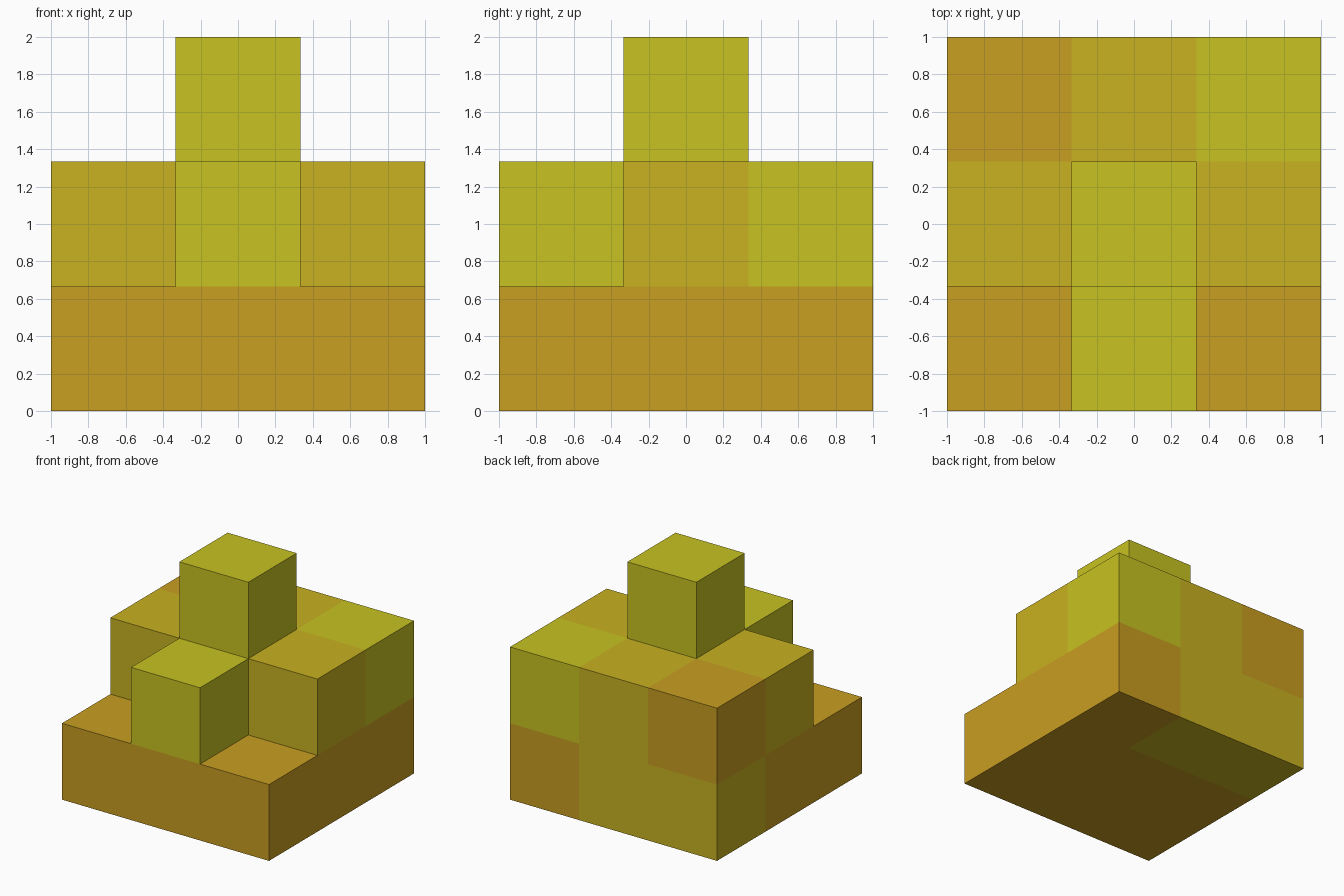
import bpy
import bmesh
from mathutils import Vector

if "Cube" in bpy.data.objects:
    bpy.data.objects.remove(bpy.data.objects["Cube"])

S = 2 / 3  # edge length of one cube

# One flat colour per letter in the layout
COLOURS = {
    "O": ("orange", (0.584, 0.342, 0.015, 1)),
    "M": ("mustard", (0.580, 0.445, 0.015, 1)),
    "Y": ("yellow", (0.580, 0.546, 0.016, 1)),
}

# Each tier: rows from front to back, letters from left to right
TIERS = {
    "lower_tier": ["OOO", "OOO", "MMO"],
    "middle_tier": [".Y.", "MMM", "OMY"],
    "top_cube": ["...", ".Y.", "..."],
}

keys = list(COLOURS)
materials = []
for name, colour in COLOURS.values():
    mat = bpy.data.materials.new(name)
    mat.diffuse_color = colour
    mat.use_nodes = True
    mat.node_tree.nodes["Principled BSDF"].inputs["Base Color"].default_value = mat.diffuse_color
    materials.append(mat)

# Occupied cells on the 3 x 3 x 3 grid
cells = {
    (x, y, z): c
    for z, rows in enumerate(TIERS.values())
    for y, row in enumerate(rows)
    for x, c in enumerate(row)
    if c != "."
}


def add_face(bm, cell, axis, sign, mat_index):
    """Add one outward-facing square side of a cube."""
    centre = Vector((cell[0] - 1, cell[1] - 1, cell[2] + 0.5)) * S
    n, u, v = Vector(), Vector(), Vector()
    n[axis] = sign * S / 2
    u[(axis + 1) % 3] = S / 2
    v[(axis + 2) % 3] = sign * S / 2
    corners = [centre + n + a * u + b * v
               for a, b in ((-1, -1), (1, -1), (1, 1), (-1, 1))]
    face = bm.faces.new([bm.verts.new(p) for p in corners])
    face.material_index = mat_index


# Build the outer skin of each tier, skipping sides hidden between cubes
for level, tier in enumerate(TIERS):
    bm = bmesh.new()
    for cell, letter in cells.items():
        if cell[2] != level:
            continue
        for axis in range(3):
            for sign in (-1, 1):
                neighbour = list(cell)
                neighbour[axis] += sign
                if tuple(neighbour) not in cells:
                    add_face(bm, cell, axis, sign, keys.index(letter))
    bmesh.ops.remove_doubles(bm, verts=bm.verts, dist=0.0001)
    mesh = bpy.data.meshes.new(tier)
    bm.to_mesh(mesh)
    bm.free()
    for mat in materials:
        mesh.materials.append(mat)
    bpy.context.collection.objects.link(bpy.data.objects.new(tier, mesh))
